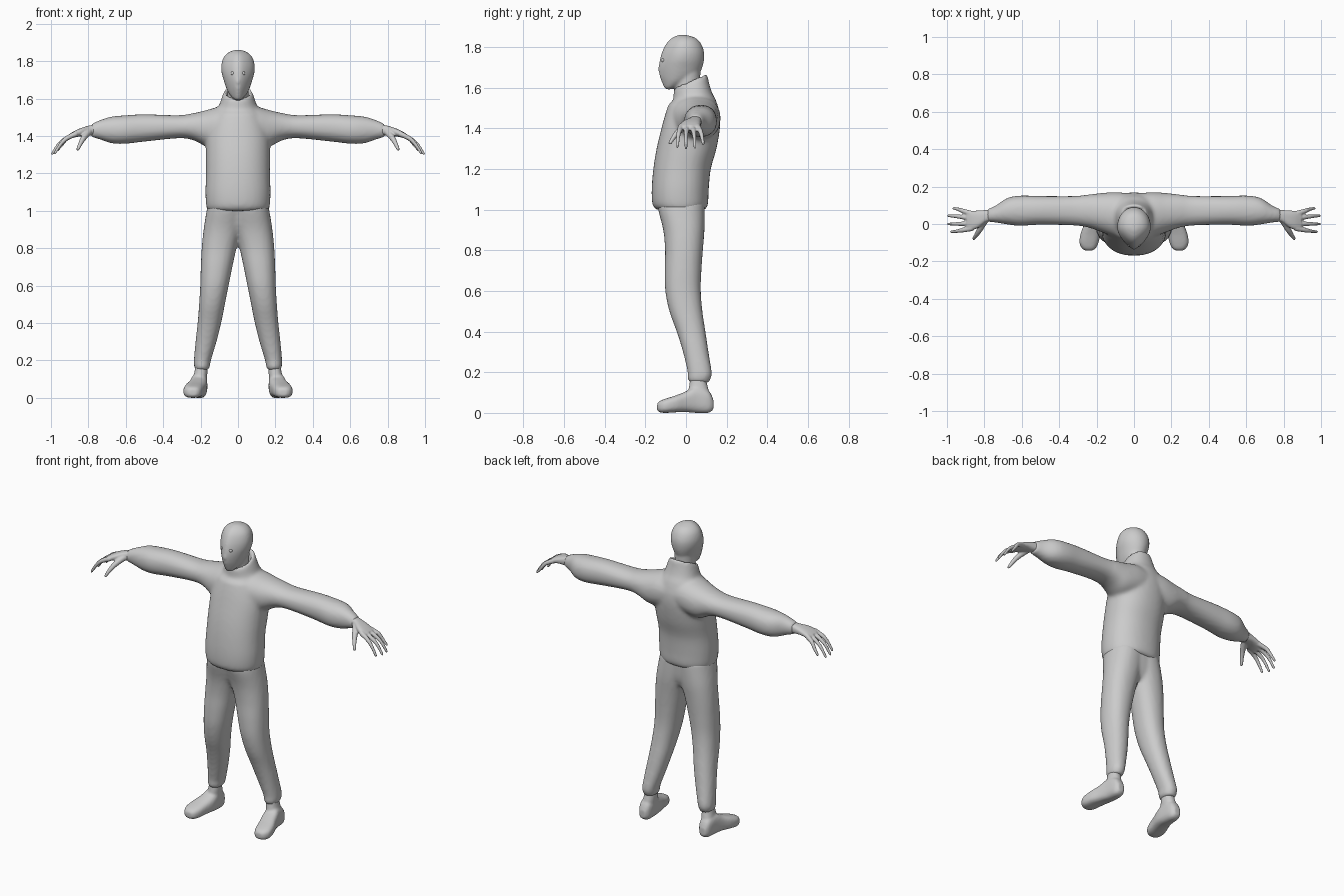
import bpy, bmesh
from math import sin, cos, pi, copysign
from mathutils import Vector, Matrix


def catmull(p, steps):
    """Smoothly resample a list of number tuples."""
    out = []
    for i in range(len(p) - 1):
        a, b, c, d = p[max(i - 1, 0)], p[i], p[i + 1], p[min(i + 2, len(p) - 1)]
        for s in range(steps):
            t = s / steps
            out.append([0.5 * (2 * B + (C - A) * t + (2 * A - 5 * B + 4 * C - D) * t * t
                        + (3 * B - A - 3 * C + D) * t ** 3) for A, B, C, D in zip(a, b, c, d)])
    return out + [list(p[-1])]


def loft(bm, axis, rings, power=2.2, egg=0.0, warp=None, seg=40):
    """Skin of superellipse rings: (position on axis, min u, max u, min v, max v)."""
    loops = []
    for w, u0, u1, v0, v1 in catmull(rings, 4):
        loop = []
        for i in range(seg):
            c, s = cos(2 * pi * i / seg), sin(2 * pi * i / seg)
            c, s = (copysign(abs(k) ** (2 / power), k) for k in (c, s))
            c *= 1 - egg * max(0, -s) ** 2
            u, v = (u0 + u1 + c * (u1 - u0)) / 2, (v0 + v1 + s * (v1 - v0)) / 2
            co = {'x': (w, u, v), 'y': (u, w, v), 'z': (u, v, w)}[axis]
            loop.append(bm.verts.new(warp(*co) if warp else co))
        loops.append(loop)
    for a, b in zip(loops, loops[1:]):
        for i in range(seg):
            j = (i + 1) % seg
            bm.faces.new((a[i], a[j], b[j], b[i]))
    bm.faces.new(loops[0])
    bm.faces.new(loops[-1])


def finger(bm, path, r0, r1):
    pts = catmull(path, 12)
    for i, p in enumerate(pts):
        r = r0 + (r1 - r0) * i / (len(pts) - 1)
        bmesh.ops.create_icosphere(bm, subdivisions=2, radius=r, matrix=Matrix.Translation(p))


def mirror(bm):
    d = bmesh.ops.duplicate(bm, geom=bm.verts[:] + bm.edges[:] + bm.faces[:])['geom']
    for v in d:
        if isinstance(v, bmesh.types.BMVert):
            v.co.x *= -1


def finish(name, bm, voxel=0, smooth=4):
    bmesh.ops.recalc_face_normals(bm, faces=bm.faces[:])
    for f in bm.faces:
        f.smooth = True
    me = bpy.data.meshes.new(name)
    bm.to_mesh(me)
    bm.free()
    ob = bpy.data.objects.new(name, me)
    bpy.context.collection.objects.link(ob)
    if voxel:  # fuse overlapping volumes and soften the joins
        m = ob.modifiers.new("fuse", 'REMESH')
        m.mode, m.voxel_size, m.use_smooth_shade = 'VOXEL', voxel, True
        m = ob.modifiers.new("soften", 'SMOOTH')
        m.factor, m.iterations = 0.5, smooth
    return ob


# Jacket: sleeves, then torso with a collar that is higher at the back
bm = bmesh.new()
loft(bm, 'x', [(0.03, -.08, .165, 1.36, 1.56), (0.10, -.07, .17, 1.345, 1.557),
               (0.17, -.045, .166, 1.345, 1.538), (0.24, -.02, .158, 1.378, 1.522),
               (0.32, -.008, .15, 1.388, 1.511), (0.50, -.004, .15, 1.37, 1.516),
               (0.61, -.01, .152, 1.358, 1.51), (0.68, -.002, .138, 1.362, 1.503),
               (0.74, .008, .098, 1.382, 1.484), (0.785, .012, .08, 1.394, 1.464)])
mirror(bm)


def tilt(x, y, z):
    t = min(1, max(0, (z - 1.52) / 0.1))
    return x, y, z + t * 0.45 * (y - 0.1)


loft(bm, 'z', [(1.0, -.16, .16, -.145, .095), (1.025, -.17, .17, -.165, .108),
               (1.1, -.174, .174, -.169, .112), (1.2, -.171, .171, -.161, .122),
               (1.3, -.172, .172, -.145, .15), (1.4, -.17, .17, -.121, .167),
               (1.47, -.152, .152, -.102, .167), (1.53, -.125, .125, -.082, .15),
               (1.57, -.105, .105, -.068, .128), (1.62, -.092, .092, -.062, .113),
               (1.66, -.078, .078, -.06, .106), (1.672, -.066, .066, -.05, .096),
               (1.65, -.058, .058, -.04, .083), (1.6, -.055, .055, -.035, .08)], warp=tilt)
finish("jacket", bm, 0.011, 7)

# Trousers: two legs joined by a hip block
bm = bmesh.new()
loft(bm, 'z', [(.148, .16, .226, .018, .112), (.17, .15, .235, .008, .122),
               (.2, .145, .236, .008, .127), (.3, .115, .227, -.015, .111),
               (.4, .09, .216, -.046, .096), (.5, .07, .208, -.082, .081),
               (.6, .05, .202, -.102, .073), (.7, .03, .199, -.105, .076),
               (.8, .008, .194, -.103, .083), (.9, -.02, .184, -.112, .091),
               (1.0, -.04, .168, -.137, .092), (1.04, -.04, .16, -.137, .09)])
mirror(bm)
loft(bm, 'z', [(.86, -.08, .08, -.06, .06), (.92, -.15, .15, -.1, .083),
               (1.04, -.16, .16, -.135, .09)])
finish("trousers", bm, 0.011, 5)

# Shoes with ankles
bm = bmesh.new()
loft(bm, 'y', [(.135, .188, .226, .018, .065), (.11, .17, .242, 0, .11),
               (.05, .164, .252, 0, .13), (0, .166, .266, .004, .106),
               (-.05, .178, .285, .003, .086), (-.1, .19, .292, 0, .07),
               (-.13, .205, .278, .003, .058), (-.142, .222, .26, .014, .045)], power=2.8)
loft(bm, 'z', [(.05, .17, .24, .01, .12), (.11, .165, .238, .012, .112),
               (.15, .164, .231, .018, .102), (.2, .168, .225, .022, .1)])
mirror(bm)
finish("shoes", bm, 0.007, 4)

# Hands: palm, four fingers and thumb
bm = bmesh.new()
loft(bm, 'x', [(.74, .018, .08, 1.405, 1.467), (.79, .01, .075, 1.402, 1.457),
               (.83, -.018, .072, 1.4, 1.446), (.865, -.032, .07, 1.394, 1.432),
               (.895, -.032, .066, 1.386, 1.415)], power=2.6)
for y0, y1, x1, z1 in ((.056, .084, .965, 1.325), (.03, .044, .992, 1.306),
                       (.002, 0, .993, 1.305), (-.024, -.042, .978, 1.31)):
    finger(bm, [(.87, y0, 1.41), (.915, (y0 + y1) / 2, 1.388),
                (.9 + (x1 - .9) * .6, y1 * .8 + y0 * .2, 1.358), (x1, y1, z1)], .0155, .0075)
finger(bm, [(.80, .015, 1.42), (.825, -.03, 1.39), (.842, -.058, 1.36),
            (.857, -.078, 1.328)], .02, .0085)
mirror(bm)
finish("hands", bm, 0.005, 3)

# Head with narrow wedge-shaped face, and neck
bm = bmesh.new()
heads = [(1.592, .012, -.097, -.072), (1.603, .028, -.108, -.045), (1.63, .05, -.12, .02),
         (1.66, .064, -.13, .06), (1.70, .077, -.134, .08), (1.74, .088, -.128, .089),
         (1.78, .089, -.116, .088), (1.82, .077, -.095, .072), (1.846, .052, -.068, .045),
         (1.86, .018, -.035, .0)]
loft(bm, 'z', [(z, -w, w, a, b) for z, w, a, b in heads], power=2.0, egg=.35)
loft(bm, 'z', [(1.5, -.065, .065, -.05, .085), (1.6, -.057, .057, -.055, .07),
               (1.7, -.06, .06, -.05, .072)], power=2.0)
# slim nose ridge
finger(bm, [(0, -.112, 1.75), (0, -.122, 1.715), (0, -.127, 1.69)], .009, .012)
finish("head", bm, 0.007, 4)

# Eyes
bm = bmesh.new()
bmesh.ops.create_uvsphere(bm, u_segments=16, v_segments=10, radius=.011,
                          matrix=Matrix.Translation((.027, -.11, 1.735)))
mirror(bm)
finish("eyes", bm)
